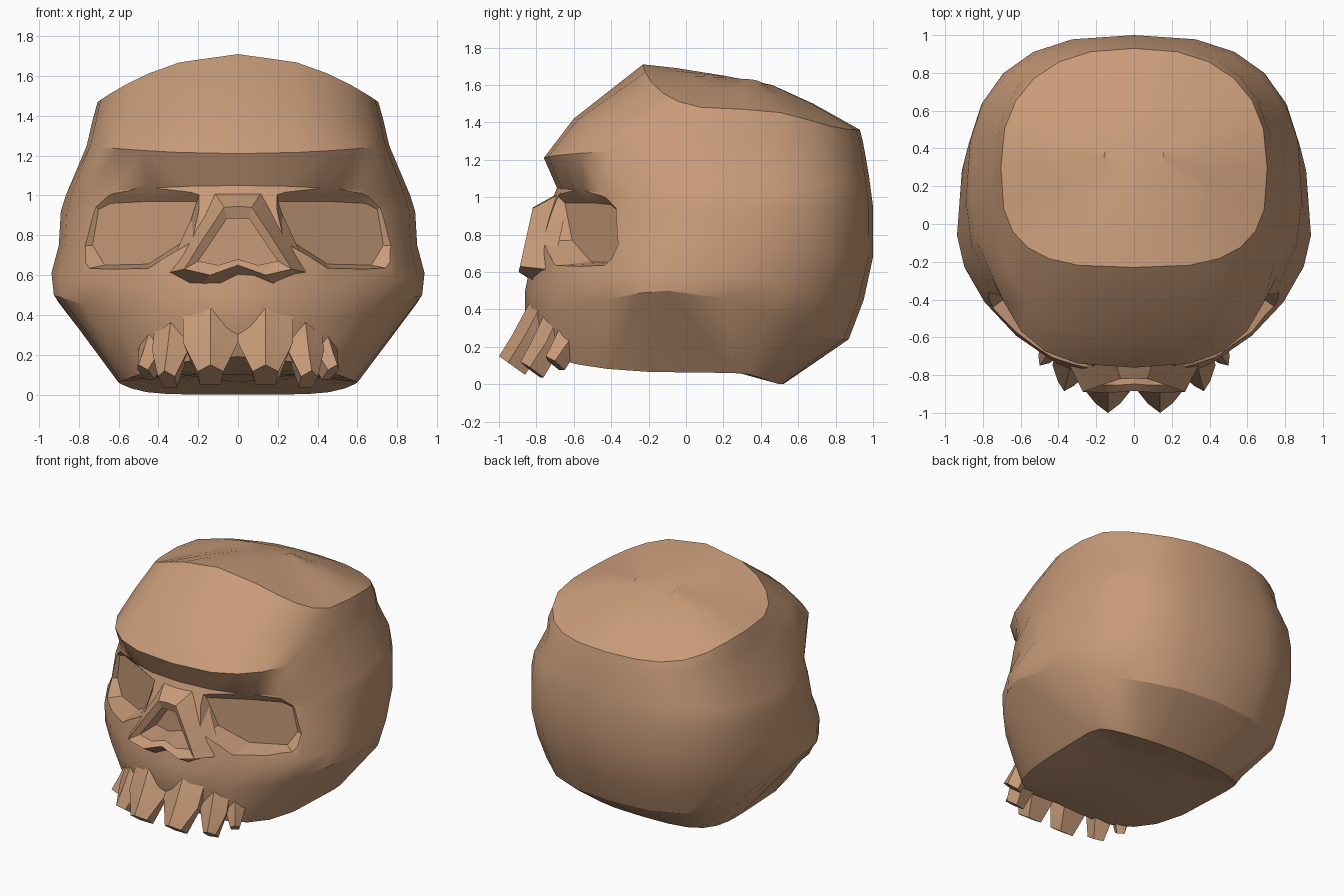
import bpy, bmesh, math

if "Cube" in bpy.data.objects:
    bpy.data.objects.remove(bpy.data.objects["Cube"])

bone = bpy.data.materials.new("bone tan")
bone.diffuse_color = (0.58, 0.33, 0.19, 1)
bone.use_nodes = True
bone.node_tree.nodes["Principled BSDF"].inputs["Base Color"].default_value = bone.diffuse_color


def loft(name, rings, cap_start=True, cap_end=True):
    """Skin closed rings of equal length into one mesh object."""
    bm = bmesh.new()
    loops = [[bm.verts.new(p) for p in r] for r in rings]
    n = len(rings[0])
    for a, b in zip(loops, loops[1:]):
        for i in range(n):
            j = (i + 1) % n
            bm.faces.new((a[i], a[j], b[j], b[i]))
    caps = []
    if cap_start:
        caps.append(bm.faces.new(loops[0]))
    if cap_end:
        caps.append(bm.faces.new(loops[-1]))
    bmesh.ops.triangulate(bm, faces=caps)
    bmesh.ops.recalc_face_normals(bm, faces=bm.faces)
    me = bpy.data.meshes.new(name)
    bm.to_mesh(me)
    bm.free()
    me.materials.append(bone)
    ob = bpy.data.objects.new(name, me)
    bpy.context.collection.objects.link(ob)
    return ob


def mirror_half(half):
    """Half outline from centre line to centre line -> full closed ring."""
    return half + [(-p[0], *p[1:]) for p in half[-2:0:-1]]


def skull_ring(zf, zs, zb, yf, ym, yb, w, pf, pb, seg=6):
    """Egg-shaped ring: front / side / back heights and two roundness powers."""
    half = []
    for i in range(2 * seg + 1):
        t = math.pi / 2 * i / seg
        front = i <= seg
        y0, z0, p, q = (yf, zf, pf, 2) if front else (yb, zb, pb, 6)
        s, c = abs(math.sin(t)), abs(math.cos(t))
        if i in (0, 2 * seg):
            s = 0
        if i == seg:
            c = 0
        k = s ** (2 / p)
        half.append((w * k, ym + (y0 - ym) * c ** (2 / p), z0 + (zs - z0) * k ** q))
    return mirror_half(half)


def cut(target, cutter):
    m = target.modifiers.new("cut", 'BOOLEAN')
    m.operation, m.solver, m.object = 'DIFFERENCE', 'EXACT', cutter
    bpy.context.view_layer.objects.active = target
    bpy.ops.object.modifier_apply(modifier=m.name)
    bpy.data.objects.remove(cutter)


# Skull: rings from the base up to the crown
# front z, side z, back z, front y, widest y, back y, half width, powers
skull = loft("skull", [skull_ring(*r) for r in (
    (.10, .10, .06, -.40, .10, .30, .30, 3.0, 2.6),    # underside
    (.19, .06, .00, -.78, .25, .52, .60, 3.2, 2.6),    # base
    (.34, .50, .24, -.86, -.10, .87, .925, 1.65, 2.4),  # cheek edge
    (.50, .61, .45, -.86, -.06, .95, .937, 1.70, 2.5),  # cheekbone
    (.70, .75, .68, -.82, .08, 1.0, .90, 1.92, 2.7),
    (.90, .92, .95, -.75, .12, 1.0, .89, 2.0, 2.7),    # sockets
    (1.05, 1.0, 1.10, -.69, .15, .98, .865, 2.1, 2.7),  # under brow
    (1.21, 1.25, 1.22, -.76, .15, .96, .76, 2.9, 2.7),  # brow
    (1.42, 1.38, 1.30, -.60, .25, .945, .73, 2.7, 2.6),  # forehead
    (1.71, 1.47, 1.36, -.23, .30, .93, .705, 3.1, 2.4),  # crown edge
    (1.69, 1.57, 1.50, -.05, .30, .68, .45, 2.7, 2.3),
    (1.65, 1.63, 1.60, .20, .35, .46, .16, 2.0, 2.0))])

# Eye sockets, tapered to a slanted floor
rim = [(.17, 1.28), (.45, 1.30), (.74, 1.33), (1.0, 1.20),
       (1.10, .72), (.92, .60), (.45, .62), (.18, .76)]
floor = [(.20, .97), (.45, .97), (.64, .96), (.70, .93),
         (.73, .75), (.67, .65), (.45, .655), (.27, .77)]
for side in (1, -1):
    cut(skull, loft("socket_cutter", [
        [(side * x, -.76 + .56 * x + dy, z) for x, z in outline]
        for outline, dy in ((rim, -.32), (floor, 0))]))

# Nose: raised rim with a triangular opening
def slope(z):
    return -.82 - .22 * (.94 - z)


def nose_ring(outline, dy):
    return mirror_half([(x, slope(z) + dy, z) for x, z in outline])


base = [(0, 1.06), (.14, 1.05), (.25, .85), (.36, .61), (.22, .51), (0, .50)]
edge = [(0, .945), (.07, .94), (.17, .79), (.27, .63), (.14, .60), (0, .65)]
hole = [(0, .885), (.055, .885), (.125, .78), (.20, .67), (.10, .65), (0, .68)]
loft("nose_rim", [nose_ring(base, .18), nose_ring(edge, 0),
                  nose_ring(hole, .03), nose_ring(hole, .16)], False, False)
cut(skull, loft("nose_cutter", [
    mirror_half([(x, y, z) for x, z in hole]) for y in (-1.1, -.66)]))

# Upper teeth: ridged wedges that lean forward
def tooth(name, x, y, turn, size, ztop, zbot, side):
    rings = []
    ca, sa = math.cos(turn), math.sin(turn)
    for hw, back, h in ((.138, .16, 1), (.138, .07, .40), (.065, 0, 0)):
        ring = []
        for u, v in ((-hw, .07), (0, 0), (hw, .07), (hw * .8, .2), (-hw * .8, .2)):
            u, v = u * size, (v * .7 if h == 0 else v) + back
            v *= .5 + size / 2
            drop = -.1 * v / .14 if h == 0 else 0
            ring.append((side * (x + u * ca - v * sa), y + u * sa + v * ca,
                         zbot + (ztop - zbot) * h + drop))
        rings.append(ring)
    loft(name, rings)


for side in (1, -1):
    tooth("front_tooth", .138, -1.0, .0, 1.0, .43, .15, side)
    tooth("side_tooth", .37, -.885, .25, .68, .38, .12, side)
    tooth("back_tooth", .50, -.75, .6, .50, .36, .15, side)

# Smooth shading with crisp creases
for ob in bpy.context.scene.objects:
    ob.select_set(True)
bpy.context.view_layer.objects.active = skull
bpy.ops.object.shade_smooth_by_angle(angle=math.radians(28))
